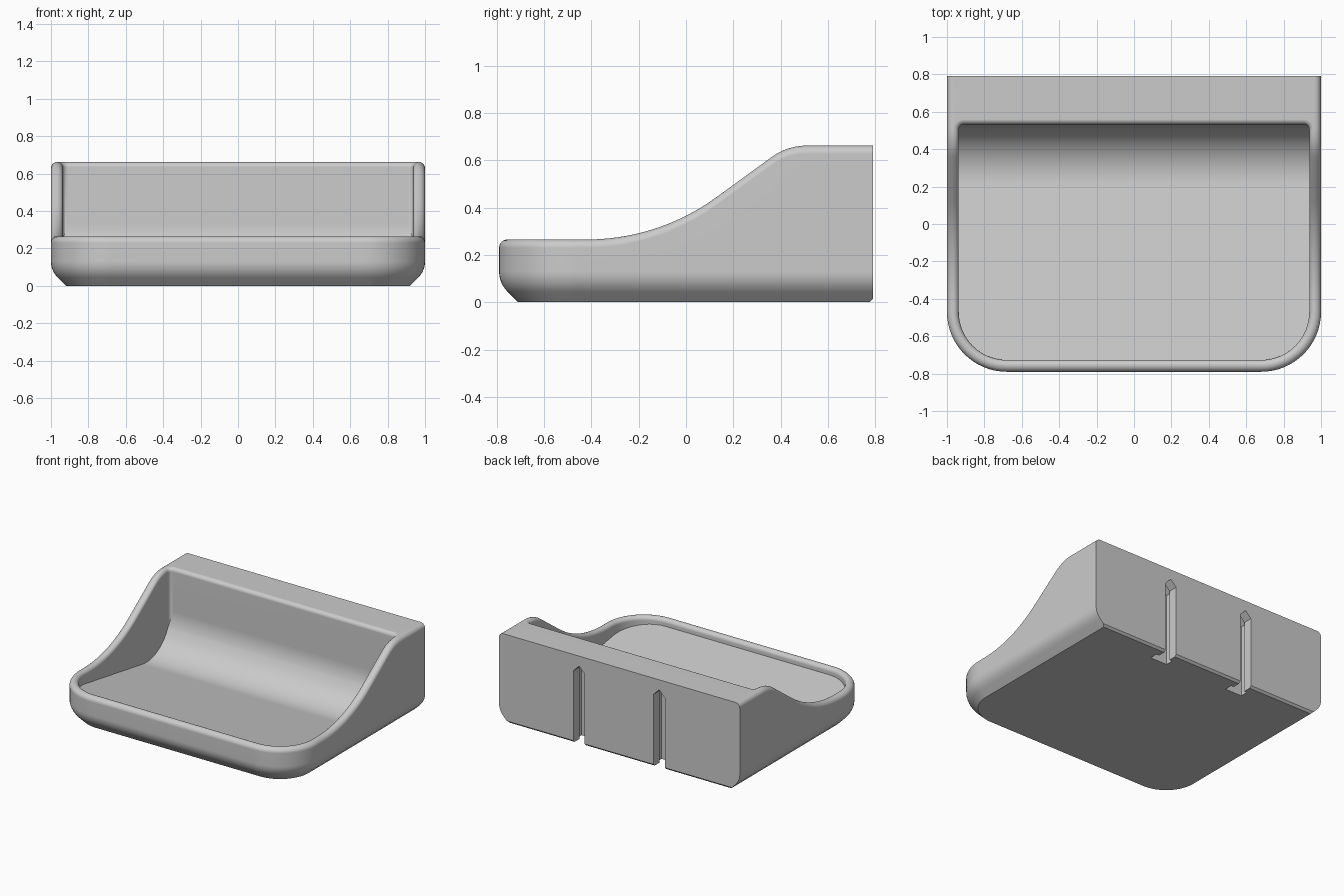
import bpy, bmesh, math
from math import sin, cos, pi, sqrt

if "Cube" in bpy.data.objects:
    bpy.data.objects.remove(bpy.data.objects["Cube"])

BACK, CX, CY, R = 0.79, 0.68, -0.47, 0.32      # back plane, front corner centre and radius
IX, IY = 0.91, 0.505                           # centre of the cavity's back corner
SLOPE, COVE, COVE_Y, COVE_Z = 0.165, 0.28, 0.252, 0.336   # floor tilt, cove radius and centre
SIDE, ARC, NOTCH = 48, 16, 6                   # segments along side, front corner, back corner
LIP_OUT, LIP_IN = 0.035, 0.028                 # rim rounding, outside and inside


def rim_height(y):
    """Side silhouette: low lip, concave sweep, straight ramp, rounded shoulder."""
    if y < -0.42:
        return 0.265
    if y < 0.14:
        return 0.265 + 0.93 - sqrt(0.93 ** 2 - (y + 0.42) ** 2)
    if y < 0.36:
        return 0.452 + (y - 0.14) * 0.727
    if y < 0.51:
        return 0.662 - 0.25 + sqrt(0.25 ** 2 - (0.51 - y) ** 2)
    return 0.662


def floor_height(y):
    """Floor sloping down to the back, then coving up into the back wall."""
    t = math.atan(SLOPE)
    ty, tz = COVE_Y - COVE * sin(t), COVE_Z - COVE * cos(t)
    if y < ty:
        return tz + (ty - y) * SLOPE
    return COVE_Z - sqrt(max(0, COVE ** 2 - (y - COVE_Y) ** 2))


def outline(d, cavity=False, back=BACK):
    """Right half of the plan outline inset by d, from front centre to back centre."""
    r = R - d
    pts = [(0, CY - r)]
    for i in range(ARC + 1):
        a = pi / 2 * i / ARC
        pts.append((CX + r * sin(a), CY - r * cos(a)))
    for i in range(1, SIDE + 1):
        pts.append((CX + r, CY + (IY - CY) * i / SIDE))
    rb = CX + r - IX
    for i in range(1, NOTCH + 1):
        a = pi / 2 * i / NOTCH
        if cavity:
            pts.append((IX + rb * cos(a), IY + rb * sin(a)))
        else:
            pts.append((CX + r, IY + (back - IY) * i / NOTCH))
    pts.append((0, pts[-1][1]))
    return pts


# Stack of rings: underside, rounded foot, outer wall, rim, cavity wall
rings = [[(x, y, 0) for x, y in outline(0.08, back=BACK - 0.015)]]
foot = [(0.065, 0.015), (0.035, 0.045)]
foot += [(0.12 * (1 - cos(a)), 0.13 - 0.12 * sin(a)) for a in (pi / 4 * (1 - i / 6) for i in range(1, 7))]
for d, z in foot:
    rings.append([(x, y, z) for x, y in outline(d)])
for i in range(7):
    a, r = pi / 2 * i / 6, LIP_OUT
    rings.append([(x, y, rim_height(y) - r * (1 - sin(a))) for x, y in outline(r * (1 - cos(a)))])
for i in range(6):
    a, r = pi / 2 * i / 5, LIP_IN
    rings.append([(x, y, rim_height(y) - r * (1 - cos(a)))
                  for x, y in outline(LIP_OUT + r * sin(a), True)])
rings.append([(x, y, floor_height(y)) for x, y in outline(LIP_OUT + LIP_IN, True)])

bm = bmesh.new()
loops = [[bm.verts.new(p) for p in ring] for ring in rings]
for lo, hi in zip(loops, loops[1:]):
    for i in range(len(lo) - 1):
        bm.faces.new((lo[i], lo[i + 1], hi[i + 1], hi[i]))
# Underside and cavity floor: strips running to the centre plane
for loop in (loops[0], loops[-1]):
    mid = [bm.verts.new((0, v.co.y, v.co.z)) for v in loop]
    for i in range(1, len(loop) - 2):
        bm.faces.new((loop[i], loop[i + 1], mid[i + 1], mid[i]))
bmesh.ops.remove_doubles(bm, verts=bm.verts, dist=0.0002)
# Mirror to the left half
both = bm.verts[:] + bm.edges[:] + bm.faces[:]
copy = bmesh.ops.duplicate(bm, geom=both)["geom"]
for v in copy:
    if isinstance(v, bmesh.types.BMVert):
        v.co.x = -v.co.x
bmesh.ops.remove_doubles(bm, verts=bm.verts, dist=0.0002)
bmesh.ops.recalc_face_normals(bm, faces=bm.faces)
mesh = bpy.data.meshes.new("tray")
bm.to_mesh(mesh)
bm.free()
tray = bpy.data.objects.new("tray", mesh)
bpy.context.collection.objects.link(tray)

grey = bpy.data.materials.new("light grey")
grey.diffuse_color = (0.6, 0.6, 0.6, 1)
grey.use_nodes = True
grey.node_tree.nodes["Principled BSDF"].inputs["Base Color"].default_value = grey.diffuse_color
mesh.materials.append(grey)


def slot_cutter(x, half, y0, y1):
    """Upright prism with a pointed top."""
    prof = [(-half, -0.1), (half, -0.1), (half, 0.54), (0, 0.54 + half), (-half, 0.54)]
    b = bmesh.new()
    f = b.faces.new([b.verts.new((x + px, y0, pz)) for px, pz in prof])
    ext = bmesh.ops.extrude_face_region(b, geom=[f])["geom"]
    bmesh.ops.translate(b, vec=(0, y1 - y0, 0), verts=[g for g in ext if isinstance(g, bmesh.types.BMVert)])
    bmesh.ops.recalc_face_normals(b, faces=b.faces)
    me = bpy.data.meshes.new("slot_cutter")
    b.to_mesh(me)
    b.free()
    me.materials.append(grey)
    ob = bpy.data.objects.new("slot_cutter", me)
    ob.hide_render = True
    bpy.context.collection.objects.link(ob)
    return ob


# Two T-shaped hanging slots in the back, open at the bottom
bpy.context.view_layer.objects.active = tray
tray.select_set(True)
for x in (-0.33, 0.335):
    for half, y0, y1 in ((0.047, 0.70, 0.9), (0.07, 0.66, 0.72)):
        cutter = slot_cutter(x, half, y0, y1)
        mod = tray.modifiers.new("slot", 'BOOLEAN')
        mod.operation = 'DIFFERENCE'
        mod.solver = 'EXACT'
        mod.object = cutter
        bpy.ops.object.modifier_apply(modifier=mod.name)
        bpy.data.objects.remove(cutter)

# Smooth curves, flat large faces
bpy.ops.object.shade_smooth_by_angle(angle=math.radians(30))
weighted = tray.modifiers.new("flat faces", 'WEIGHTED_NORMAL')
weighted.keep_sharp = True
